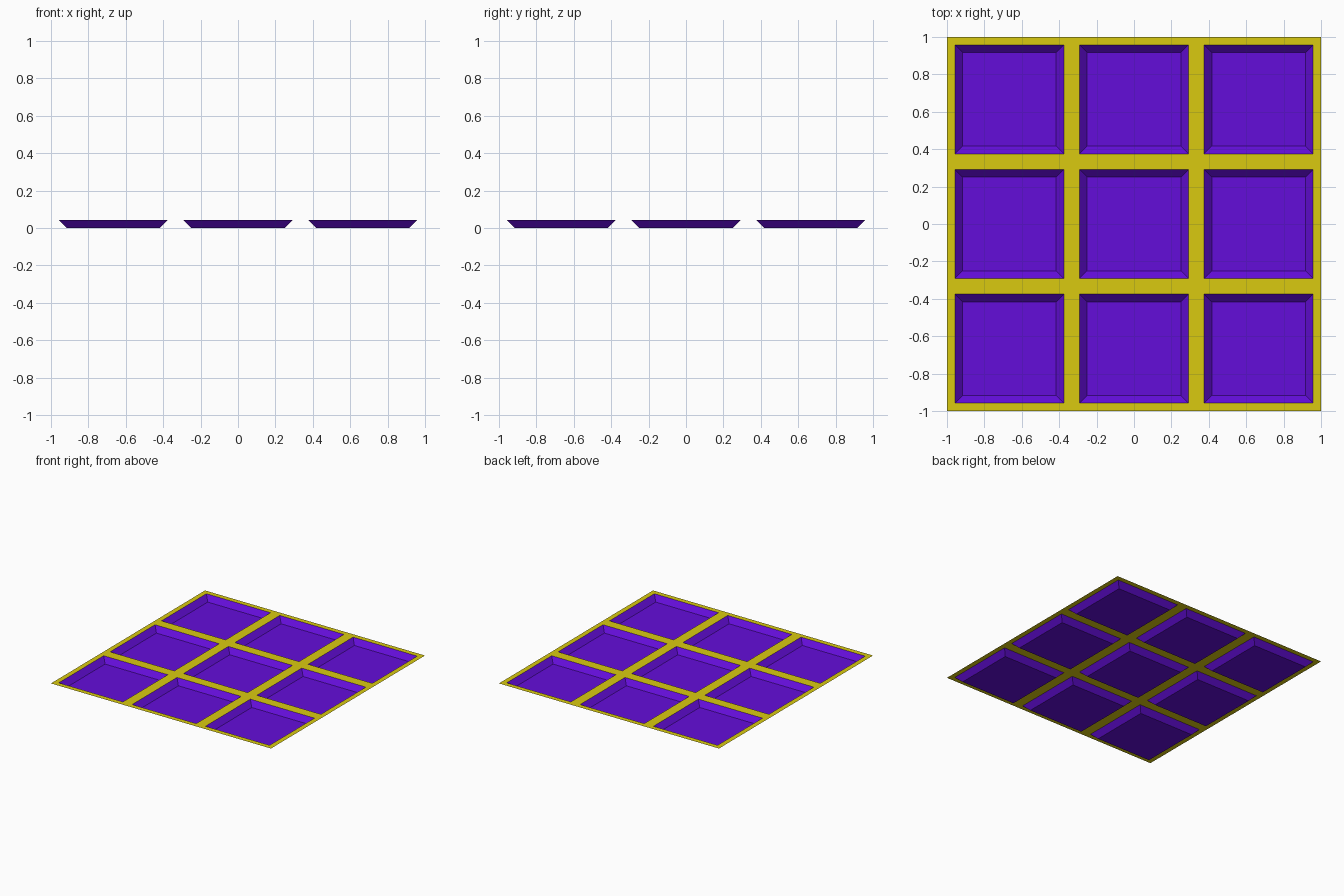
import bpy, bmesh

if "Cube" in bpy.data.objects:
    bpy.data.objects.remove(bpy.data.objects["Cube"])

T = 2 / 48   # rim width and pan depth


def material(name, colour):
    m = bpy.data.materials.new(name)
    m.diffuse_color = (*colour, 1)
    m.use_nodes = True
    m.node_tree.nodes["Principled BSDF"].inputs["Base Color"].default_value = m.diffuse_color
    return m


# Flat 3 x 3 sheet at rim height
bm = bmesh.new()
bmesh.ops.create_grid(bm, x_segments=3, y_segments=3, size=1)
bmesh.ops.translate(bm, verts=bm.verts, vec=(0, 0, T))
cells = list(bm.faces)

# Flat yellow rim around each cell
bmesh.ops.inset_individual(bm, faces=cells, thickness=T, use_even_offset=True)

# Sloping walls and lowered purple floor
walls = bmesh.ops.inset_individual(bm, faces=cells, thickness=T,
                                   use_even_offset=True)["faces"]
for f in cells:
    for v in f.verts:
        v.co.z = 0
for f in cells + walls:
    f.material_index = 1
bm.normal_update()

mesh = bpy.data.meshes.new("tray_grid")
bm.to_mesh(mesh)
bm.free()
mesh.materials.append(material("yellow rim", (0.70, 0.59, 0.005)))
mesh.materials.append(material("purple pan", (0.127, 0.004, 0.70)))
bpy.context.collection.objects.link(bpy.data.objects.new("tray_grid", mesh))
